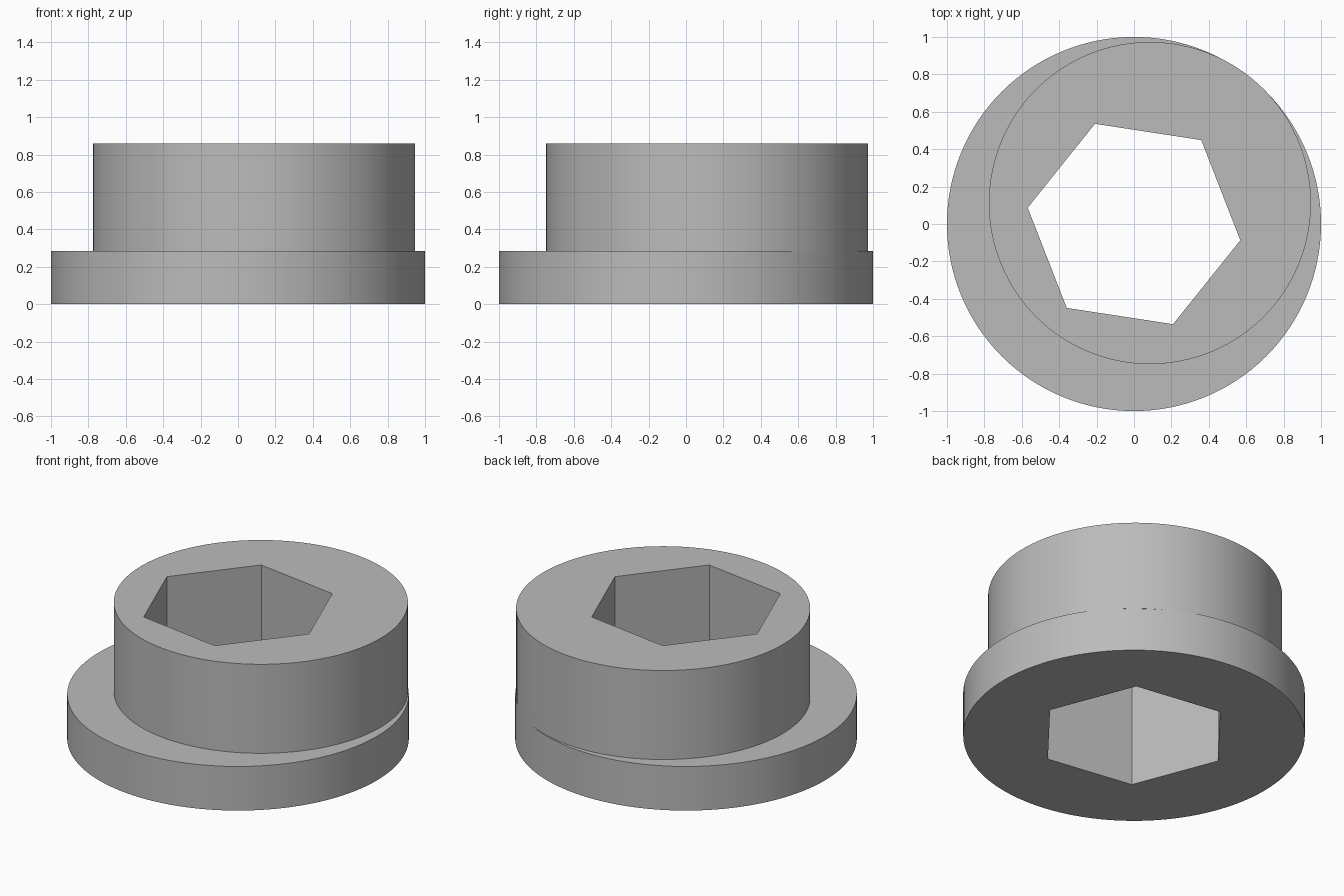
import bpy
import math

if "Cube" in bpy.data.objects:
    bpy.data.objects.remove(bpy.data.objects["Cube"], do_unlink=True)

grey = bpy.data.materials.new("plain grey")
grey.use_nodes = True
GREY = (0.5, 0.5, 0.5, 1)
grey.diffuse_color = GREY
grey.node_tree.nodes["Principled BSDF"].inputs["Base Color"].default_value = GREY


def prism(name, sides, radius, x, y, bottom, top, turn=0):
    """Upright prism between two heights."""
    bpy.ops.mesh.primitive_cylinder_add(
        vertices=sides, radius=radius, depth=top - bottom,
        location=(x, y, (bottom + top) / 2), rotation=(0, 0, turn))
    obj = bpy.context.object
    obj.name = name
    obj.data.materials.append(grey)
    return obj


def combine(target, tool, operation):
    """Apply a boolean and discard the tool."""
    mod = target.modifiers.new(operation.lower(), "BOOLEAN")
    mod.operation = operation
    mod.solver = "EXACT"
    mod.object = tool
    tool.hide_render = True
    bpy.context.view_layer.objects.active = target
    bpy.ops.object.modifier_apply(modifier=mod.name)
    bpy.data.objects.remove(tool, do_unlink=True)


# Round flange with an off-centre collar on top
bushing = prism("eccentric_bushing", 128, 1.0, 0, 0, 0, 0.285)
collar = prism("collar", 128, 0.861, 0.085, 0.112, 0.28, 0.86)
combine(bushing, collar, "UNION")

# Hexagonal hole through the flange centre
hole = prism("hex_cutter", 6, 0.575, 0, 0, -0.2, 1.1, math.radians(21.3))
combine(bushing, hole, "DIFFERENCE")

# Smooth round walls with sharp rims and flat hole walls
bpy.ops.object.select_all(action="DESELECT")
bushing.select_set(True)
bpy.context.view_layer.objects.active = bushing
bpy.ops.object.shade_smooth_by_angle(angle=math.radians(30))
